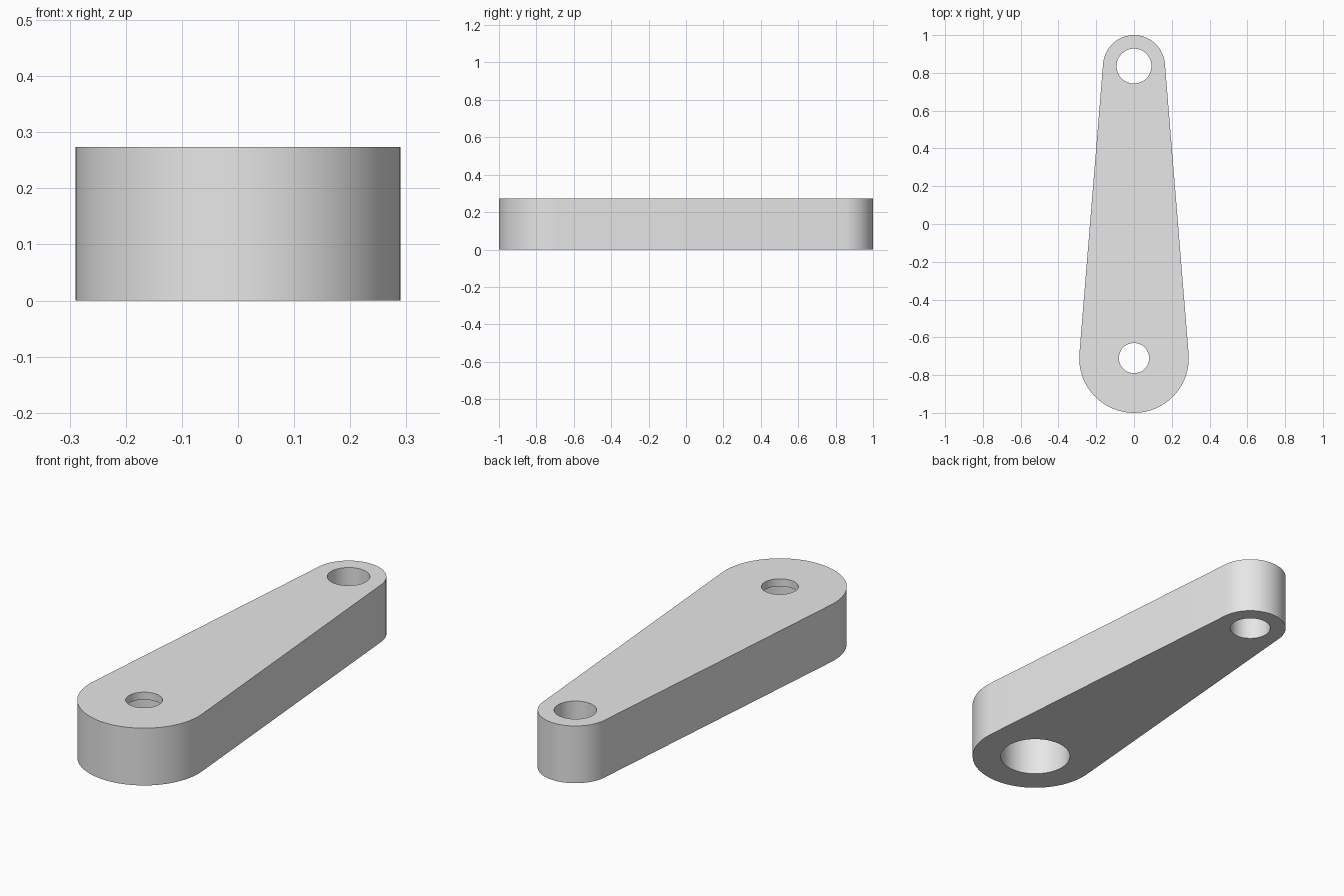
import bpy
import bmesh
from math import asin, cos, sin, pi

cube = bpy.data.objects.get("Cube")
if cube:
    bpy.data.objects.remove(cube, do_unlink=True)

HEIGHT = 0.274
BIG_Y, BIG_R = -0.71, 0.29
SMALL_Y, SMALL_R = 0.836, 0.164
WEB = 0.036          # thickness left above the counterbore
SEGMENTS = 64

grey = bpy.data.materials.new("plain_grey")
grey.use_nodes = True
colour = (0.8, 0.8, 0.8, 1)
grey.diffuse_color = colour
grey.node_tree.nodes["Principled BSDF"].inputs["Base Color"].default_value = colour


def arc(y, radius, start, end, steps):
    """Points along an arc centred on (0, y)."""
    angles = [start + (end - start) * i / steps for i in range(steps + 1)]
    return [(radius * cos(a), y + radius * sin(a)) for a in angles]


def prism(name, outline, bottom, top):
    """Extrude a closed outline straight up into a solid."""
    bm = bmesh.new()
    face = bm.faces.new([bm.verts.new((x, y, bottom)) for x, y in outline])
    extruded = bmesh.ops.extrude_face_region(bm, geom=[face])["geom"]
    verts = [g for g in extruded if isinstance(g, bmesh.types.BMVert)]
    bmesh.ops.translate(bm, verts=verts, vec=(0, 0, top - bottom))
    bmesh.ops.recalc_face_normals(bm, faces=bm.faces)
    mesh = bpy.data.meshes.new(name)
    bm.to_mesh(mesh)
    bm.free()
    mesh.materials.append(grey)
    obj = bpy.data.objects.new(name, mesh)
    bpy.context.collection.objects.link(obj)
    return obj


def cut_hole(body, name, y, radius, bottom, top):
    """Bore a vertical round hole and discard its cutter."""
    circle = arc(y, radius, 0, 2 * pi, SEGMENTS)[:-1]
    cutter = prism(name, circle, bottom, top)
    cutter.hide_render = True
    mod = body.modifiers.new(name, "BOOLEAN")
    mod.operation = "DIFFERENCE"
    mod.solver = "EXACT"
    mod.object = cutter
    bpy.ops.object.modifier_apply(modifier=mod.name)
    bpy.data.objects.remove(cutter, do_unlink=True)


# Tapered arm: two round ends joined by their tangent lines
tilt = asin((BIG_R - SMALL_R) / (SMALL_Y - BIG_Y))
outline = arc(SMALL_Y, SMALL_R, tilt, pi - tilt, SEGMENTS // 2)
outline += arc(BIG_Y, BIG_R, pi - tilt, 2 * pi + tilt, SEGMENTS // 2)
arm = prism("lever_arm", outline, 0, HEIGHT)

bpy.ops.object.select_all(action="DESELECT")
arm.select_set(True)
bpy.context.view_layer.objects.active = arm

# Straight holes at both ends, and a wide counterbore under the big end
cut_hole(arm, "small_end_hole", SMALL_Y, 0.0925, -0.1, HEIGHT + 0.1)
cut_hole(arm, "counterbore", BIG_Y, 0.16, -0.1, HEIGHT - WEB)
cut_hole(arm, "big_end_hole", BIG_Y, 0.08, 0.1, HEIGHT + 0.1)

bpy.ops.object.shade_smooth_by_angle()
